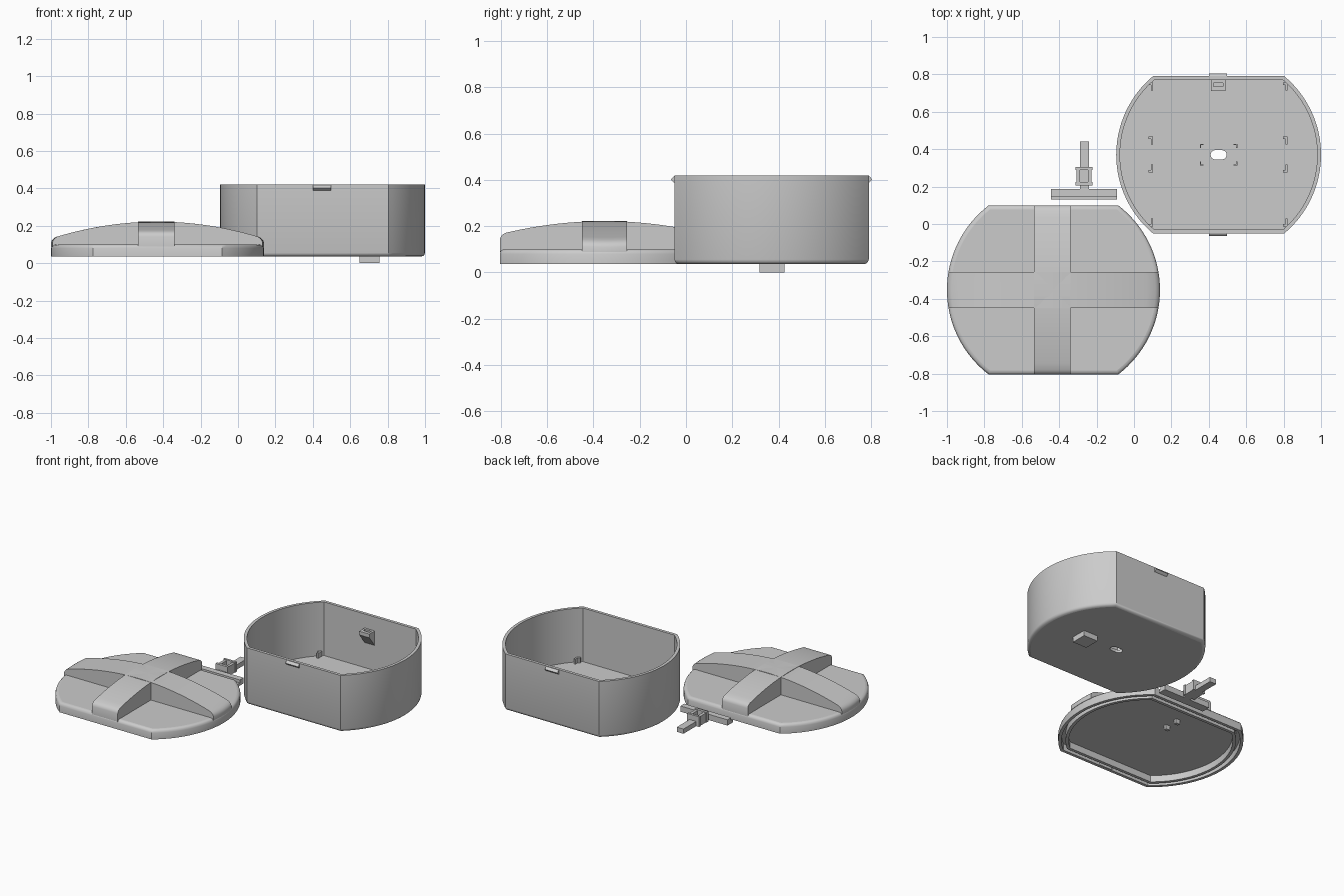
import bpy, bmesh, math

if "Cube" in bpy.data.objects:
    bpy.data.objects.remove(bpy.data.objects["Cube"])

grey = bpy.data.materials.new("plain grey")
grey.diffuse_color = (0.6, 0.6, 0.6, 1)
grey.use_nodes = True
grey.node_tree.nodes["Principled BSDF"].inputs["Base Color"].default_value = grey.diffuse_color


def flatten_level_faces(ob):
    for p in ob.data.polygons:
        if abs(p.normal.z) > 0.9999:
            p.use_smooth = False


def finish(bm, name, smooth=True):
    bmesh.ops.recalc_face_normals(bm, faces=bm.faces)
    me = bpy.data.meshes.new(name)
    bm.to_mesh(me)
    bm.free()
    ob = bpy.data.objects.new(name, me)
    bpy.context.collection.objects.link(ob)
    me.materials.append(grey)
    bpy.ops.object.select_all(action='DESELECT')
    ob.select_set(True)
    bpy.context.view_layer.objects.active = ob
    if smooth:
        bpy.ops.object.shade_smooth_by_angle(angle=math.radians(35))
        flatten_level_faces(ob)
    return ob


def loft(name, rings):
    """Skin a list of closed rings and cap both ends."""
    bm = bmesh.new()
    vs = [[bm.verts.new(p) for p in r] for r in rings]
    n = len(vs[0])
    for a, b in zip(vs, vs[1:]):
        for i in range(n):
            j = (i + 1) % n
            bm.faces.new((a[i], a[j], b[j], b[i]))
    bm.faces.new(vs[0])
    bm.faces.new(vs[-1])
    return finish(bm, name)


def boxes(name, spans):
    """One object out of several boxes (x0, x1, y0, y1, z0, z1)."""
    bm = bmesh.new()
    for x0, x1, y0, y1, z0, z1 in spans:
        for v in bmesh.ops.create_cube(bm, size=1)["verts"]:
            v.co = ((x0 + x1) / 2 + v.co.x * (x1 - x0),
                    (y0 + y1) / 2 + v.co.y * (y1 - y0),
                    (z0 + z1) / 2 + v.co.z * (z1 - z0))
    return finish(bm, name, False)


def outline(cx, cy, r, h, inset, z, n=32):
    """Circle with its front and back cut flat."""
    r, h = r - inset, h - inset
    a = math.asin(h / r)
    angs = [-a + 2 * a * i / n for i in range(n + 1)]
    pts = [(math.cos(t), math.sin(t)) for t in angs]
    pts += [(-x, -y) for x, y in pts]
    return [(cx + r * x, cy + r * y, z) for x, y in pts]


def cut(ob, cutter):
    m = ob.modifiers.new("cut", 'BOOLEAN')
    m.operation, m.solver, m.object = 'DIFFERENCE', 'EXACT', cutter
    bpy.context.view_layer.objects.active = ob
    bpy.ops.object.modifier_apply(modifier=m.name)
    bpy.data.objects.remove(cutter)
    flatten_level_faces(ob)


BASE = 0.036

# Open container with rounded bottom edge
BX, BY, BR, BH = 0.4525, 0.37, 0.5475, 0.42
shell = [(0.02, BASE), (0.01, BASE + 0.003), (0.003, BASE + 0.01), (0, BASE + 0.02),
         (0, 0.42), (0.02, 0.42), (0.02, 0.056)]
container = loft("container", [outline(BX, BY, BR, BH, o, z) for o, z in shell])

# Rounded slot through the container floor
rings = []
for z in (0.0, 0.1):
    ring = []
    for s in (1, -1):
        for i in range(9):
            t = -math.pi / 2 + math.pi * i / 8
            ring.append((BX + s * (0.018 + 0.025 * math.cos(t)),
                         BY + s * 0.025 * math.sin(t), z))
    rings.append(ring)
cut(container, loft("slot_cutter", rings))

# Square foot set through the floor
boxes("foot", [(0.65, 0.757, 0.318, 0.425, 0.0, 0.057)])

# Wedge snaps on both flat walls
for s, side in ((-1, "front"), (1, "back")):
    prof = [(0.415, 0.385), (0.424, 0.39), (0.435, 0.402), (0.424, 0.415), (0.415, 0.419)]
    loft(side + "_snap", [[(x, BY + s * y, z) for y, z in prof] for x in (0.402, 0.497)])

# Sloped bracket on the inside of the back wall
prof = [(0.775, 0.22), (0.775, 0.325), (0.712, 0.325), (0.712, 0.30)]
bracket = loft("wall_bracket", [[(x, y, z) for y, z in prof] for x in (0.412, 0.488)])
cut(bracket, boxes("bracket_cutter", [(0.425, 0.475, 0.735, 0.755, 0.295, 0.4)]))

# Small angled holders on the floor
tabs = []
for sx in (-1, 1):
    for y, sy in ((0.735, 1), (0.447, 1), (0.297, -1), (0.008, -1)):
        x = 0.449 + sx * 0.36
        tabs.append((x + 0.002, x + 0.013, y - 0.021, y + 0.021, 0.05, 0.09))
        ys = sorted((y + sy * 0.007, y + sy * 0.021))
        tabs.append((x - 0.012, x + 0.013, *ys, 0.05, 0.09))
    for sy in (-1, 1):
        xs = sorted((BX + sx * 0.10, BX + sx * 0.08))
        xt = sorted((BX + sx * 0.10, BX + sx * 0.094))
        ys = sorted((BY + sy * 0.058, BY + sy * 0.036))
        yt = sorted((BY + sy * 0.058, BY + sy * 0.052))
        tabs += [(*xs, *yt, 0.05, 0.07), (*xt, *ys, 0.05, 0.07)]
boxes("floor_holders", tabs)

# Lid plate: outer lip, groove for the container rim, and an inner rib
LX, LY, LR, LH = -0.4305, -0.3525, 0.5695, 0.4525
CX = -0.437
plate = [(0.065, 0.08), (0.065, BASE), (0.045, BASE), (0.045, 0.08), (0.02, 0.08),
         (0.02, BASE), (0, BASE),
         (0, 0.08), (0.004, 0.092), (0.011, 0.098), (0.022, 0.10)]
lid = loft("lid", [outline(LX, LY, LR, LH, o, z) for o, z in plate])
# Snap pockets inside the lip
cut(lid, boxes("pocket_cutter", [
    (CX - 0.05, CX + 0.05, LY + s * 0.437 - 0.0085, LY + s * 0.437 + 0.0085,
     0.042, 0.075) for s in (-1, 1)]))


# Arched cross bands on the lid
def band(name, along_x):
    w, rows = 0.097, 9
    rings = []
    for k in range(rows):
        v = -w + 2 * w * k / (rows - 1)
        e = math.sqrt(LR ** 2 - v ** 2) if along_x else LH
        top = lambda u: 0.222 - u * u / 3.6
        half = [(e, 0.088), (e, top(e) - 0.022), (e - 0.005, top(e) - 0.009),
                (e - 0.013, top(e) - 0.001)]
        f = e - 0.025
        arc = [(f * (1 - i / 12), top(f * (1 - i / 12))) for i in range(25)]
        prof = half + arc + [(-u, z) for u, z in reversed(half)]
        rings.append([(LX + u, LY + v, z) if along_x else (CX + v, LY + u, z)
                      for u, z in prof])
    return loft(name, rings)


band("cross_band_side_to_side", True)
band("cross_band_front_to_back", False)

# Two small pegs under the lid
boxes("lid_pegs", [(CX - 0.015, CX + 0.015, y - 0.01, y + 0.01, 0.05, 0.082)
                   for y in (-0.205, -0.11)])

# Loose latch: stepped bar, stem and clamp block
boxes("latch_bar", [(-0.443, -0.09, 0.148, 0.188, BASE, 0.075),
                    (-0.443, -0.09, 0.13, 0.15, BASE, 0.055)])
boxes("latch_stem", [(-0.29, -0.24, 0.185, 0.441, BASE, 0.068)])
boxes("latch_clamp", [(-0.313, -0.222, 0.207, 0.225, BASE, 0.105),
                      (-0.313, -0.222, 0.29, 0.305, BASE, 0.105),
                      (-0.308, -0.288, 0.22, 0.295, BASE, 0.10),
                      (-0.245, -0.226, 0.22, 0.295, BASE, 0.10)])
